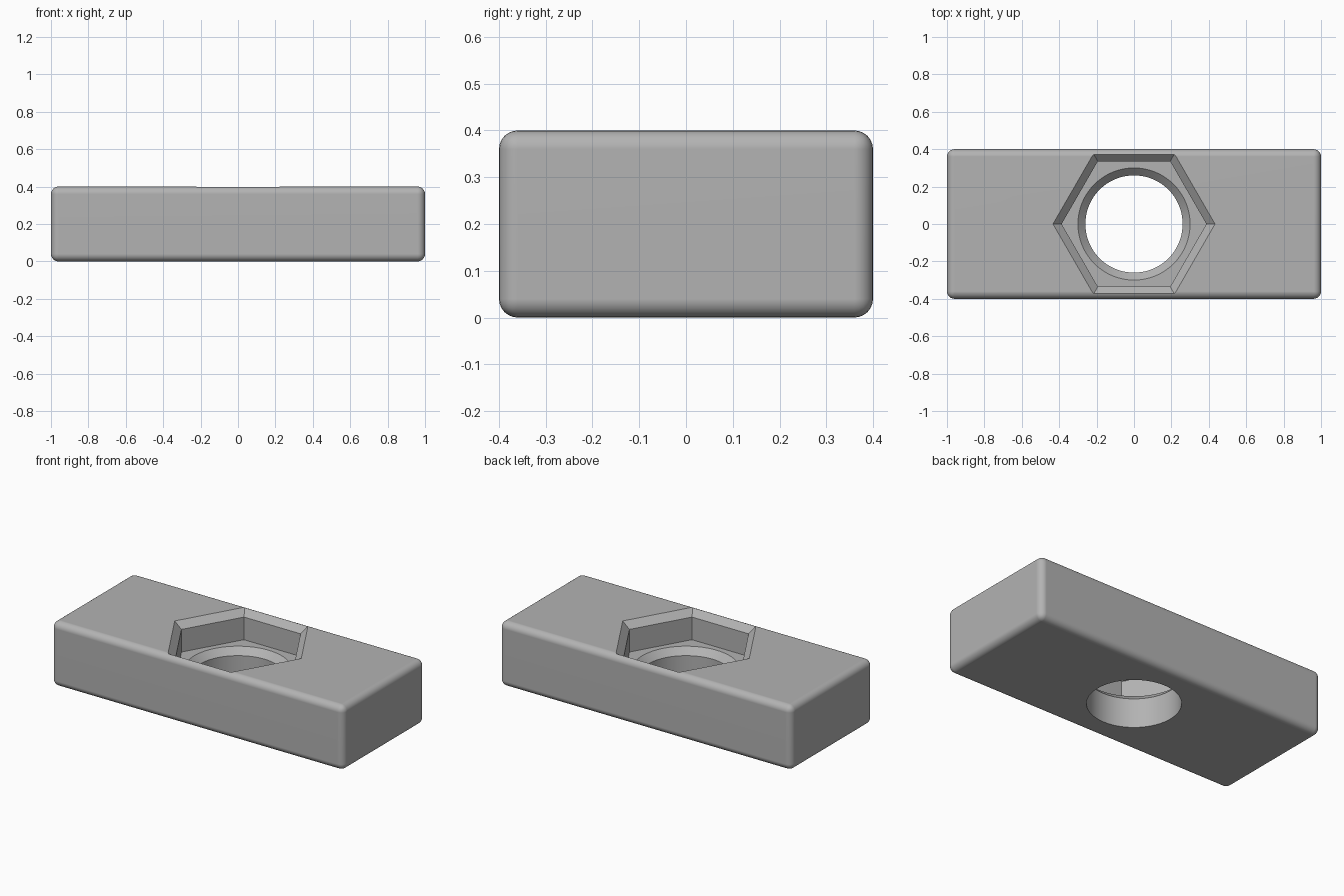
import bpy
import bmesh
import math

if "Cube" in bpy.data.objects:
    bpy.data.objects.remove(bpy.data.objects["Cube"], do_unlink=True)

LENGTH, WIDTH, HEIGHT, ROUND = 2.0, 0.8, 0.4, 0.04
FLOOR = 0.22          # bottom of the hexagonal pocket
CHAMFER = 0.04
HEX_R, HOLE_R = 0.387, 0.26

grey = bpy.data.materials.new("plain grey")
grey.use_nodes = True
colour = (0.45, 0.45, 0.45, 1)
grey.diffuse_color = colour
grey.node_tree.nodes["Principled BSDF"].inputs["Base Color"].default_value = colour


def add_object(name, bm):
    mesh = bpy.data.meshes.new(name)
    bmesh.ops.recalc_face_normals(bm, faces=bm.faces)
    bm.to_mesh(mesh)
    bm.free()
    mesh.materials.append(grey)
    obj = bpy.data.objects.new(name, mesh)
    bpy.context.collection.objects.link(obj)
    return obj


def add_lathed(name, profile, sides):
    """Closed solid from (radius, z) rings around the z axis."""
    bm = bmesh.new()
    rings = []
    for r, z in profile:
        angles = [2 * math.pi * i / sides for i in range(sides)]
        rings.append([bm.verts.new((r * math.cos(a), r * math.sin(a), z)) for a in angles])
    for low, high in zip(rings, rings[1:]):
        for i in range(sides):
            j = (i + 1) % sides
            bm.faces.new((low[i], low[j], high[j], high[i]))
    bm.faces.new(rings[0])
    bm.faces.new(rings[-1])
    return add_object(name, bm)


# Block with rounded edges
bm = bmesh.new()
bmesh.ops.create_cube(bm, size=1)
bmesh.ops.scale(bm, vec=(LENGTH, WIDTH, HEIGHT), verts=bm.verts)
bmesh.ops.translate(bm, vec=(0, 0, HEIGHT / 2), verts=bm.verts)
bmesh.ops.bevel(bm, geom=bm.edges[:], offset=ROUND, segments=6, profile=0.5, affect='EDGES')
block = add_object("nut_block", bm)

# Hexagonal pocket with a chamfered mouth, running on past the top
slope = 1 / math.cos(math.pi / 6)
extra = 0.02
pocket = add_lathed("pocket_cutter", [
    (HEX_R, FLOOR),
    (HEX_R, HEIGHT - CHAMFER),
    (HEX_R + (CHAMFER + extra) * slope, HEIGHT + extra)], 6)

# Round through hole, chamfered where it meets the pocket floor
hole = add_lathed("hole_cutter", [
    (HOLE_R, -0.1),
    (HOLE_R, FLOOR - CHAMFER),
    (HOLE_R + CHAMFER + extra, FLOOR + extra)], 64)

bpy.ops.object.select_all(action='DESELECT')
bpy.context.view_layer.objects.active = block
block.select_set(True)
for cutter in (pocket, hole):
    cutter.hide_render = True
    cut = block.modifiers.new("cut", 'BOOLEAN')
    cut.operation = 'DIFFERENCE'
    cut.solver = 'EXACT'
    cut.object = cutter
    bpy.ops.object.modifier_apply(modifier=cut.name)
    bpy.data.objects.remove(cutter, do_unlink=True)

# Smooth rounds and bore, crisp chamfers, flat sides
bpy.ops.object.shade_smooth_by_angle(angle=math.radians(30))
weighted = block.modifiers.new("flat_sides", 'WEIGHTED_NORMAL')
weighted.keep_sharp = True
